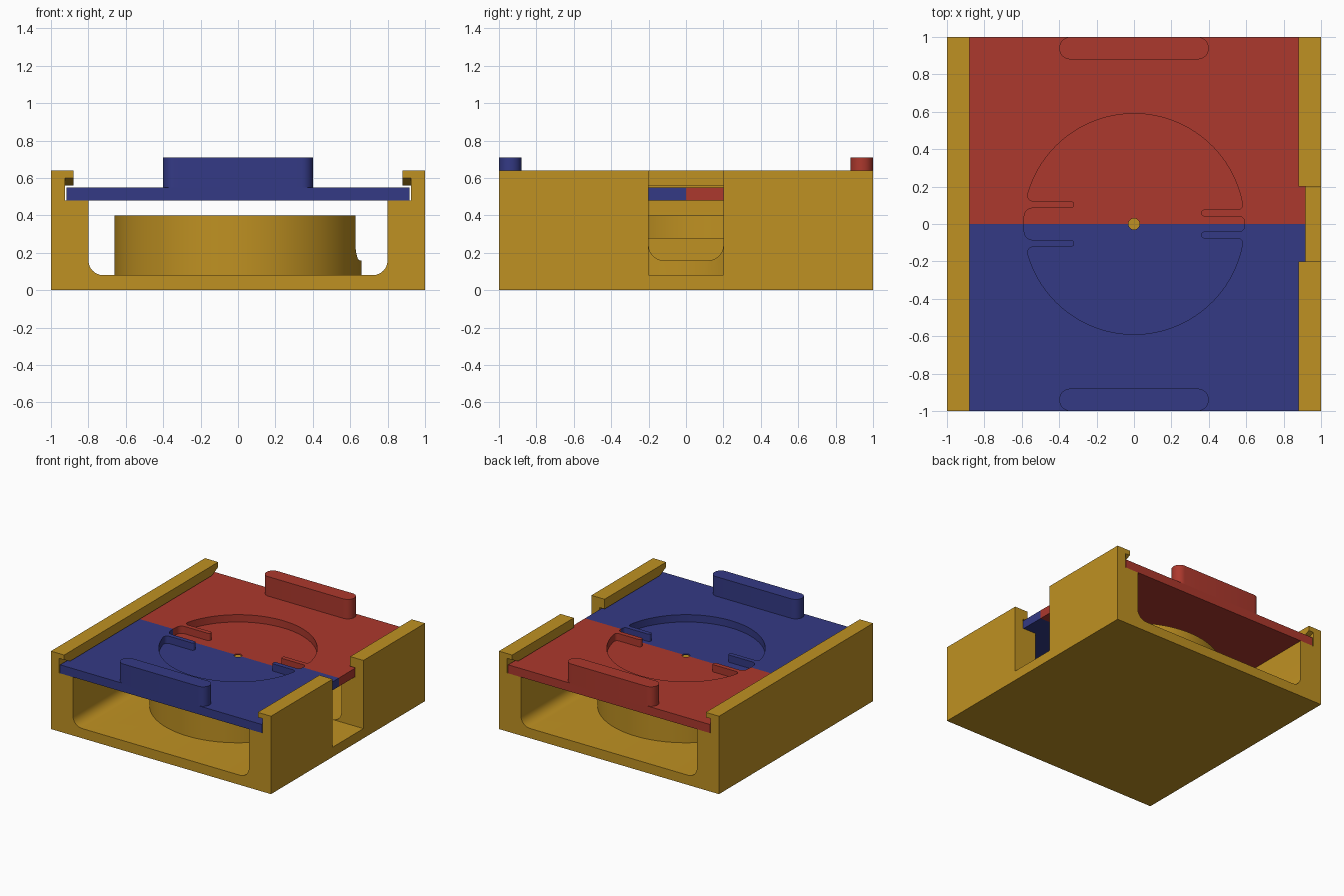
import bpy, bmesh, math
from mathutils import Vector

if "Cube" in bpy.data.objects:
    bpy.data.objects.remove(bpy.data.objects["Cube"])


def material(name, rgb):
    m = bpy.data.materials.new(name)
    m.diffuse_color = (*rgb, 1)
    m.use_nodes = True
    m.node_tree.nodes["Principled BSDF"].inputs["Base Color"].default_value = m.diffuse_color
    return m


GOLD = material("gold", (0.521, 0.283, 0.016))
RED = material("red", (0.413, 0.040, 0.026))
BLUE = material("blue", (0.034, 0.042, 0.235))


def rounded(corners, steps=6):
    """Fillet each (x, y, radius) corner of a polygon."""
    out = []
    for i, (x, y, r) in enumerate(corners):
        p = Vector((x, y))
        if r == 0:
            out.append(p)
            continue
        a = (Vector(corners[i - 1][:2]) - p).normalized()
        b = (Vector(corners[(i + 1) % len(corners)][:2]) - p).normalized()
        half = a.angle(b) / 2
        centre = p + (a + b).normalized() * (r / math.sin(half))
        start = p + a * (r / math.tan(half)) - centre
        end = p + b * (r / math.tan(half)) - centre
        sweep = start.angle_signed(end)
        for k in range(steps + 1):
            t = -sweep * k / steps
            out.append(centre + Vector((start.x * math.cos(t) - start.y * math.sin(t),
                                        start.x * math.sin(t) + start.y * math.cos(t))))
    return out


def prism(name, points, lo, hi, axis, mat):
    """Extrude a 2D outline from lo to hi along the given axis."""
    place = {"x": lambda u, v, w: (w, u, v),
             "y": lambda u, v, w: (u, w, v),
             "z": lambda u, v, w: (u, v, w)}[axis]
    bm = bmesh.new()
    base = bm.faces.new([bm.verts.new(place(p[0], p[1], lo)) for p in points])
    ext = bmesh.ops.extrude_face_region(bm, geom=[base])["geom"]
    bmesh.ops.translate(bm, vec=place(0, 0, hi - lo),
                        verts=[g for g in ext if isinstance(g, bmesh.types.BMVert)])
    bmesh.ops.recalc_face_normals(bm, faces=bm.faces)
    me = bpy.data.meshes.new(name)
    bm.to_mesh(me)
    bm.free()
    me.materials.append(mat)
    ob = bpy.data.objects.new(name, me)
    bpy.context.collection.objects.link(ob)
    return ob


def rect(x0, x1, y0, y1):
    return [(x0, y0), (x1, y0), (x1, y1), (x0, y1)]


def circle(r, n=96):
    return [(r * math.cos(2 * math.pi * i / n), r * math.sin(2 * math.pi * i / n)) for i in range(n)]


def cut(ob, *cutters):
    bpy.context.view_layer.objects.active = ob
    for c in cutters:
        mod = ob.modifiers.new("cut", "BOOLEAN")
        mod.operation, mod.solver, mod.object = "DIFFERENCE", "EXACT", c
        bpy.ops.object.modifier_apply(modifier=mod.name)
        bpy.data.objects.remove(c)


def smooth(ob):
    bpy.ops.object.select_all(action="DESELECT")
    ob.select_set(True)
    bpy.context.view_layer.objects.active = ob
    bpy.ops.object.shade_smooth_by_angle(angle=math.radians(30))


# Open-ended tray with overhanging rails
right = [(1, 0, 0), (1, 0.64, 0), (0.88, 0.64, 0), (0.88, 0.56, 0), (0.925, 0.56, 0),
         (0.925, 0.48, 0), (0.8, 0.48, 0), (0.8, 0.08, 0.08)]
left = [(-x, z, r) for x, z, r in reversed(right)]
tray = prism("tray", rounded(right + left), -1, 1, "y", GOLD)
# Lead-in ramps under the rail ends
for sx in (-1, 1):
    for sy in (-1, 1):
        ramp = [(sy * 1.02, 0.61), (sy * 1.02, 0.55), (sy * 0.9, 0.55)]
        xs = sorted((sx * 0.87, sx * 0.925))
        cut(tray, prism("ramp_cutter", ramp, xs[0], xs[1], "x", GOLD))
# Finger opening through the right wall
cut(tray, prism("wall_cutter", rect(0.7, 1.1, -0.2, 0.2), 0.08, 0.8, "z", GOLD))
smooth(tray)

# Round cup with a finger notch
cup = prism("cup", circle(0.66), 0.06, 0.40, "z", GOLD)
notch = [(-0.2, 0.16, 0.08), (0.2, 0.16, 0.08), (0.2, 0.5, 0), (-0.2, 0.5, 0)]
cut(cup, prism("bowl_cutter", circle(0.6), 0.28, 0.5, "z", GOLD),
    prism("notch_cutter", rounded(notch), 0.4, 0.8, "x", GOLD))
smooth(cup)

# Half outline of the lid recess: an arc with one finger on each side
R = 0.59


def rim(y):
    return math.sqrt(R * R - y * y)


outline = [(R, -0.05, 0), (R, 0, 0), (rim(0.04), 0.04, 0.025), (0.36, 0.04, 0.017),
           (0.36, 0.077, 0.017), (rim(0.077), 0.077, 0.025)]
a0, a1 = math.asin(0.13 / R), math.pi - math.asin(0.175 / R)
for i in range(49):
    a = a0 + (a1 - a0) * i / 48
    outline.append((R * math.cos(a), R * math.sin(a), 0))
outline += [(-rim(0.122), 0.122, 0.03), (-0.32, 0.122, 0.017), (-0.32, 0.085, 0.017),
            (-rim(0.085), 0.085, 0.045), (-R, 0, 0), (-R, -0.05, 0)]
recess = rounded(outline)

# Two sliding lids with recess, centre hole and grip
for name, s, mat in (("back", 1, RED), ("front", -1, BLUE)):
    ys = sorted((0, s))
    lid = prism(name + "_lid", rect(-0.917, 0.917, *ys), 0.48, 0.55, "z", mat)
    cut(lid, prism("recess_cutter", [(x, s * y) for x, y in recess], 0.49, 0.6, "z", mat),
        prism("hole_cutter", circle(0.03, 32), 0.4, 0.6, "z", mat))
    smooth(lid)
    ys = sorted((s * 0.88, s))
    grip = [(x, y, 0.0599) for x, y in rect(-0.4, 0.4, *ys)]
    smooth(prism(name + "_grip", rounded(grip, 8), 0.54, 0.71, "z", mat))
